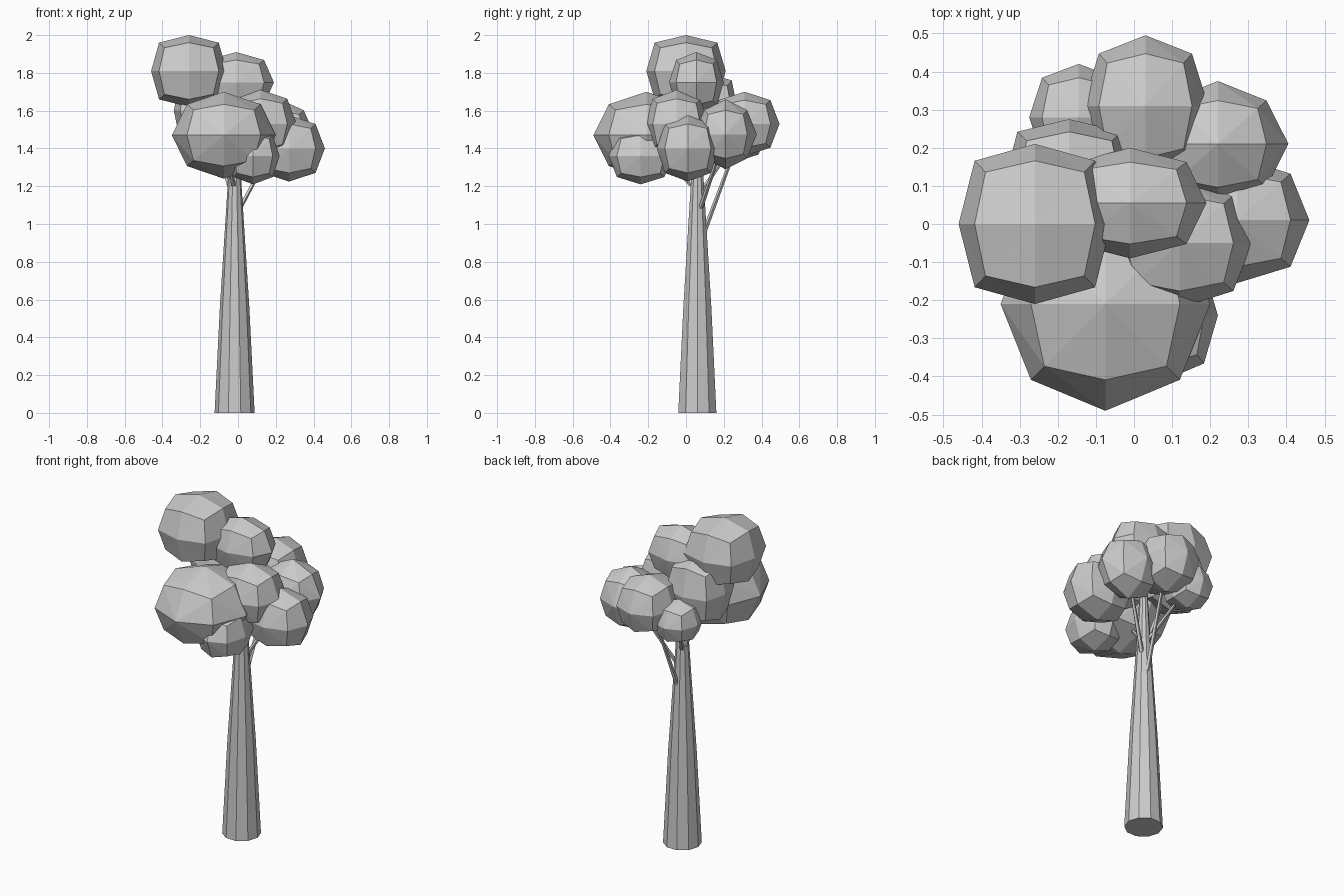
import bpy
import bmesh
from math import cos, sin, tau
from mathutils import Vector, Matrix

cube = bpy.data.objects.get("Cube")
if cube:
    bpy.data.objects.remove(cube, do_unlink=True)

# One plain grey for the whole tree
grey = bpy.data.materials.new("plain_grey")
grey.use_nodes = True
COLOUR = (0.6, 0.6, 0.6, 1)
grey.diffuse_color = COLOUR
grey.node_tree.nodes["Principled BSDF"].inputs["Base Color"].default_value = COLOUR


def finish(bm, name):
    bmesh.ops.recalc_face_normals(bm, faces=bm.faces)
    mesh = bpy.data.meshes.new(name)
    bm.to_mesh(mesh)
    bm.free()
    mesh.materials.append(grey)
    obj = bpy.data.objects.new(name, mesh)
    bpy.context.collection.objects.link(obj)
    return obj


def tapered_tube(name, rings, sides):
    """Loft rings of (centre, radius) lying in level planes, capped at both ends."""
    bm = bmesh.new()
    loops = []
    for centre, radius in rings:
        angles = [tau * i / sides for i in range(sides)]
        loops.append([bm.verts.new(Vector(centre) + Vector((cos(a), sin(a), 0)) * radius)
                      for a in angles])
    for low, high in zip(loops, loops[1:]):
        for i in range(sides):
            j = (i + 1) % sides
            bm.faces.new((low[i], low[j], high[j], high[i]))
    bm.faces.new(loops[0][::-1])
    bm.faces.new(loops[-1])
    return finish(bm, name)


def leaf_clump(name, centre, radii, boxiness):
    """A cube divided once and rounded, each face fanned from its centre."""
    bm = bmesh.new()
    bmesh.ops.create_cube(bm, size=2)
    bmesh.ops.subdivide_edges(bm, edges=bm.edges[:], cuts=1, use_grid_fill=True)
    # Kind of vertex: 1 face centre, 2 edge middle, 3 corner
    kind = {v: sum(abs(c) > 0.5 for c in v.co) for v in bm.verts}
    for face in bm.faces[:]:
        middle = next(v for v in face.verts if kind[v] == 1)
        corner = next(v for v in face.verts if kind[v] == 3)
        bmesh.utils.face_split(face, middle, corner)
    rounding = {1: 1.0, 2: boxiness, 3: boxiness * 0.82}
    for v, k in kind.items():
        v.co *= rounding[k]
    bmesh.ops.transform(bm, verts=bm.verts,
                        matrix=Matrix.Translation(centre) @ Matrix.Diagonal((*radii, 1)))
    return finish(bm, name)


# Trunk
TX, TY = -0.018, 0.06
tapered_tube("trunk", [((TX, TY, 0), 0.106), ((TX, TY, 0.56), 0.078),
                       ((TX, TY, 1.2), 0.037), ((TX, TY, 1.6), 0.015)], 10)

# Leaf clumps: centre, radii, boxiness
clumps = {
    "crown_top": ((-0.26, 0, 1.81), (0.2, 0.21, 0.19), 0.79),
    "crown_upper_middle": ((-0.01, 0.055, 1.75), (0.2, 0.145, 0.16), 0.74),
    "crown_front": ((-0.075, -0.21, 1.47), (0.275, 0.28, 0.23), 0.71),
    "crown_middle": ((0.12, -0.05, 1.53), (0.19, 0.17, 0.18), 0.74),
    "crown_side": ((0.27, 0.01, 1.4), (0.19, 0.165, 0.175), 0.74),
    "crown_back_side": ((0.22, 0.21, 1.475), (0.185, 0.165, 0.185), 0.69),
    "crown_back": ((0.03, 0.31, 1.53), (0.165, 0.185, 0.17), 0.74),
    "crown_back_upper": ((-0.17, 0.11, 1.6), (0.17, 0.165, 0.2), 0.8),
    "crown_back_low": ((-0.145, 0.28, 1.46), (0.13, 0.14, 0.125), 0.74),
    "crown_front_low": ((0.08, -0.24, 1.36), (0.14, 0.17, 0.15), 0.74),
}
for name, shape in clumps.items():
    leaf_clump(name, *shape)

# Thin branches reaching from the trunk into the clumps
starts = {"crown_back": 0.94, "crown_back_side": 1.08, "crown_back_low": 1.18,
          "crown_front": 1.2, "crown_back_upper": 1.2}
for name, height in starts.items():
    end = Vector(clumps[name][0])
    out = Vector((end.x - TX, end.y - TY, 0)).normalized()
    start = Vector((TX, TY, height)) + out * 0.03
    tapered_tube(name.replace("crown", "branch"),
                 [(start, 0.014), (end, 0.008)], 5)
